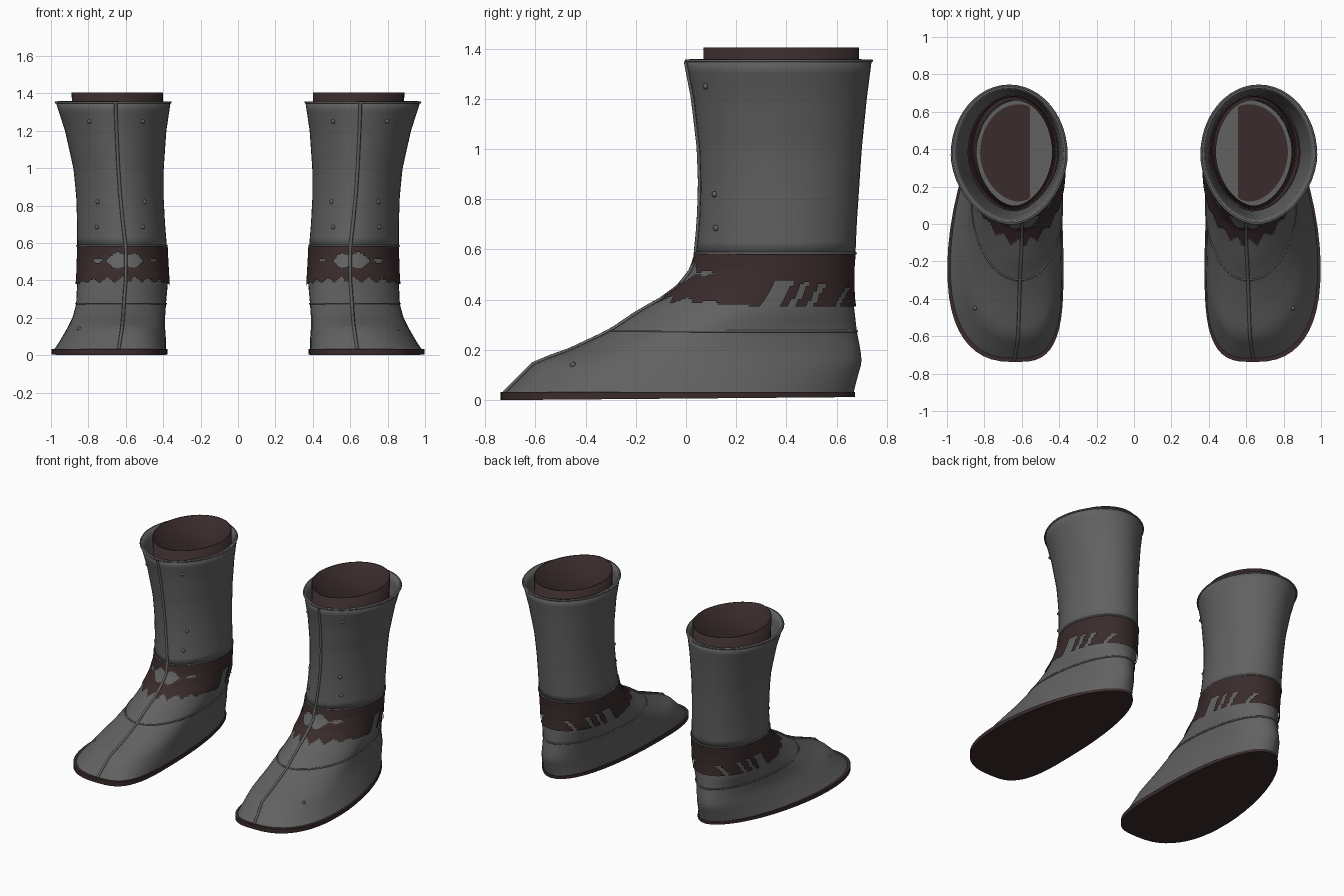
import bpy, bmesh
from math import sin, cos, pi, radians
from mathutils import Vector
from mathutils.bvhtree import BVHTree

if "Cube" in bpy.data.objects:
    bpy.data.objects.remove(bpy.data.objects["Cube"])


def make_material(name, rgb):
    mat = bpy.data.materials.new(name)
    mat.use_nodes = True
    mat.diffuse_color = (*rgb, 1)
    mat.node_tree.nodes["Principled BSDF"].inputs["Base Color"].default_value = (*rgb, 1)
    return mat


GREY = make_material("grey leather", (0.12, 0.12, 0.122))
BROWN = make_material("dark brown leather", (0.042, 0.024, 0.024))
SEGMENTS = 48

# Horizontal sections: height, inner x, outer x, front y, back y, seam x
FOOT = [
    (0.02, .385, .99, -.73, .665, .64),
    (0.08, .385, .95, -.67, .68, .63),
    (0.15, .39, .91, -.60, .70, .62),
    (0.2, .39, .885, -.46, .695, .615),
    (0.275, .385, .865, -.30, .68, .61),
    (0.35, .378, .862, -.19, .672, .605),
    (0.4, .375, .858, -.1, .665, .6),
    (0.45, .378, .855, -.03, .662, .6),
    (0.52, .382, .853, .025, .662, .6),
    (0.585, .385, .853, .045, .667, .6),
]
SHAFT = [
    (0.58, .38, .86, .04, .675, .6),
    (0.7, .39, .86, .052, .68, .615),
    (0.85, .398, .865, .058, .69, .63),
    (1.0, .397, .88, .053, .70, .64),
    (1.2, .383, .925, .03, .72, .65),
    (1.355, .36, .975, .0, .74, .655),
]
LINER = [
    (1.0, .43, .85, .09, .67, .64),
    (1.1, .41, .877, .07, .69, .645),
    (1.405, .40, .89, .07, .69, .65),
]


def lerp(a, b, f):
    return a + (b - a) * f


def section(table, z):
    """Interpolated row of a section table."""
    for low, high in zip(table, table[1:]):
        if z <= high[0]:
            break
    f = (z - low[0]) / (high[0] - low[0])
    return [lerp(a, b, f) for a, b in zip(low, high)]


def ring_point(row, angle, grow=0.0):
    """Point on a section; angle zero is the front, positive goes outward."""
    z, x0, x1, y0, y1, seam = row
    k = min(1, max(0, (z - .02) / .33))          # sole shape to ankle shape
    s, c = sin(angle), cos(angle)
    front, outer = c > 0, s > 0
    wide_y = lerp(-.22, (y0 + y1) / 2, k)
    sole_power = (.8 if outer else .62) if front else (1.15 if outer else .9)
    power = lerp(sole_power, 1.1 if front else 1.0, k)
    mid = seam if front else lerp(.63, (x0 + x1) / 2, k)
    side = x1 + grow if outer else x0 - grow
    end = y0 - grow if front else y1 + grow
    return Vector((mid + (side - mid) * abs(s) ** power,
                   wide_y + (end - wide_y) * abs(c) ** power, z))


def ring(row, grow=0.0, count=SEGMENTS):
    return [ring_point(row, 2 * pi * i / count, grow) for i in range(count)]


def add_mesh(name, verts, faces, mat, side, thickness=0):
    bm = bmesh.new()
    bvs = [bm.verts.new((v[0] * side, v[1], v[2])) for v in verts]
    for f in faces:
        bm.faces.new([bvs[i] for i in f])
    loose = [v for v in bm.verts if not v.link_faces]
    bmesh.ops.delete(bm, geom=loose, context='VERTS')
    bmesh.ops.recalc_face_normals(bm, faces=bm.faces)
    me = bpy.data.meshes.new(name)
    bm.to_mesh(me)
    bm.free()
    me.materials.append(mat)
    me.shade_smooth()
    me.set_sharp_from_angle(angle=radians(40))
    ob = bpy.data.objects.new(name, me)
    bpy.context.collection.objects.link(ob)
    if thickness:
        mod = ob.modifiers.new("thickness", 'SOLIDIFY')
        mod.thickness = thickness
        mod.offset = -1
    return ob


def loft(rings, keep=None):
    """Vertices and quads joining rings; keep filters quads by centre and angle."""
    n = len(rings[0])
    verts = [p for r in rings for p in r]
    faces = []
    for j in range(len(rings) - 1):
        for i in range(n):
            k = (i + 1) % n
            f = (j * n + i, j * n + k, (j + 1) * n + k, (j + 1) * n + i)
            centre = sum((verts[v] for v in f), Vector()) / 4
            if keep is None or keep(centre, 2 * pi * (i + .5) / n):
                faces.append(f)
    return verts, faces


def add_tube(name, points, radius, mat, side, cyclic):
    cu = bpy.data.curves.new(name, 'CURVE')
    cu.dimensions = '3D'
    cu.bevel_depth = radius
    cu.bevel_resolution = 1
    sp = cu.splines.new('POLY')
    sp.points.add(len(points) - 1)
    for p, v in zip(sp.points, points):
        p.co = (v.x * side, v.y, v.z, 1)
    sp.use_cyclic_u = cyclic
    cu.materials.append(mat)
    bpy.context.collection.objects.link(bpy.data.objects.new(name, cu))


def band_shows(c, angle):
    """Ragged lower edge, front patch and slanted side slashes of the ankle band."""
    front = max(0, cos(angle))
    if c.z < .375 + front * (.03 + .014 * sin(19 * angle)):
        return False
    if front > .5:
        patch = .045 - .3 * abs(c.x - .61) + .012 * sin(60 * c.x)
        return abs(c.z - .505) > patch
    lean = c.y - (c.z - .42) * .6
    slashes = ((.36, .04, .475), (.45, .014, .47), (.52, .014, .465), (.63, .01, .45))
    return not any(abs(lean - y) < w and c.z < top for y, w, top in slashes)


def levels(low, high, count):
    return [lerp(low, high, i / (count - 1)) for i in range(count)]


def build_boot(side, label):
    # Foot and shaft shells
    foot = loft([ring(section(FOOT, z)) for z in levels(.02, .585, 24)])
    shaft = loft([ring(section(SHAFT, z)) for z in levels(.58, 1.355, 16)])
    add_mesh(label + "_foot", *foot, GREY, side)
    add_mesh(label + "_shaft", *shaft, GREY, side, .015)

    # Sole plate, slightly raised at the heel
    base = ring(FOOT[0], .008)
    bottom = [Vector((p.x, p.y, .012 * (p.y + .74) / 1.4)) for p in base]
    top = [Vector((p.x, p.y, .032)) for p in base]
    verts, faces = loft([bottom, top])
    n = SEGMENTS
    faces += [tuple(range(n)), tuple(range(n, 2 * n))]
    add_mesh(label + "_sole", verts, faces, BROWN, side)

    # Liner standing out of the shaft
    add_mesh(label + "_liner", *loft([ring(r) for r in LINER]), BROWN, side, .008)

    # Inner floor with a brown insert on its outer part
    add_mesh(label + "_floor", ring(section(SHAFT, .61)), [tuple(range(n))], GREY, side)
    insert = [Vector((max(p.x, .556), p.y, p.z))
              for p in ring((.615, .41, .823, .12, .64, .62)) if p.x > .53]
    add_mesh(label + "_floor_insert", insert, [tuple(range(len(insert)))], BROWN, side)

    # Worn ankle band
    band = loft([ring(section(FOOT, z), .009, 160) for z in levels(.365, .582, 30)],
                band_shows)
    add_mesh(label + "_ankle_band", *band, BROWN, side)

    # Stitched rings and the front seam
    for name, table, z in (("instep_ring", FOOT, .275), ("ankle_ring", SHAFT, .585),
                           ("top_rim", SHAFT, .1 + 1.252)):
        add_tube(f"{label}_{name}", ring(section(table, z)), .006, GREY, side, True)
    seam = [ring_point(section(FOOT, z), 0, .003) for z in levels(.03, .57, 20)]
    seam += [ring_point(section(SHAFT, z), 0, .002) for z in levels(.6, 1.35, 12)]
    add_tube(label + "_front_seam", seam, .009, GREY, side, False)

    # Rivets
    spots = [(x, z) for z, xs in ((1.25, (.51, .795)), (.82, (.5, .75)), (.685, (.51, .755)))
             for x in xs]
    tree = BVHTree.FromPolygons(*shaft)
    hits = [tree.ray_cast(Vector((x, -2, z)), Vector((0, 1, 0)))[0] for x, z in spots]
    hits.append(BVHTree.FromPolygons(*foot).ray_cast(Vector((.85, -.45, 2)),
                                                     Vector((0, 0, -1)))[0])
    for hit in hits:
        if hit is None:
            continue
        bpy.ops.mesh.primitive_uv_sphere_add(segments=10, ring_count=6, radius=.012,
                                             location=(hit.x * side, hit.y, hit.z))
        ob = bpy.context.object
        ob.name = label + "_rivet"
        ob.data.materials.append(GREY)
        ob.data.shade_smooth()


build_boot(1, "left")
build_boot(-1, "right")
